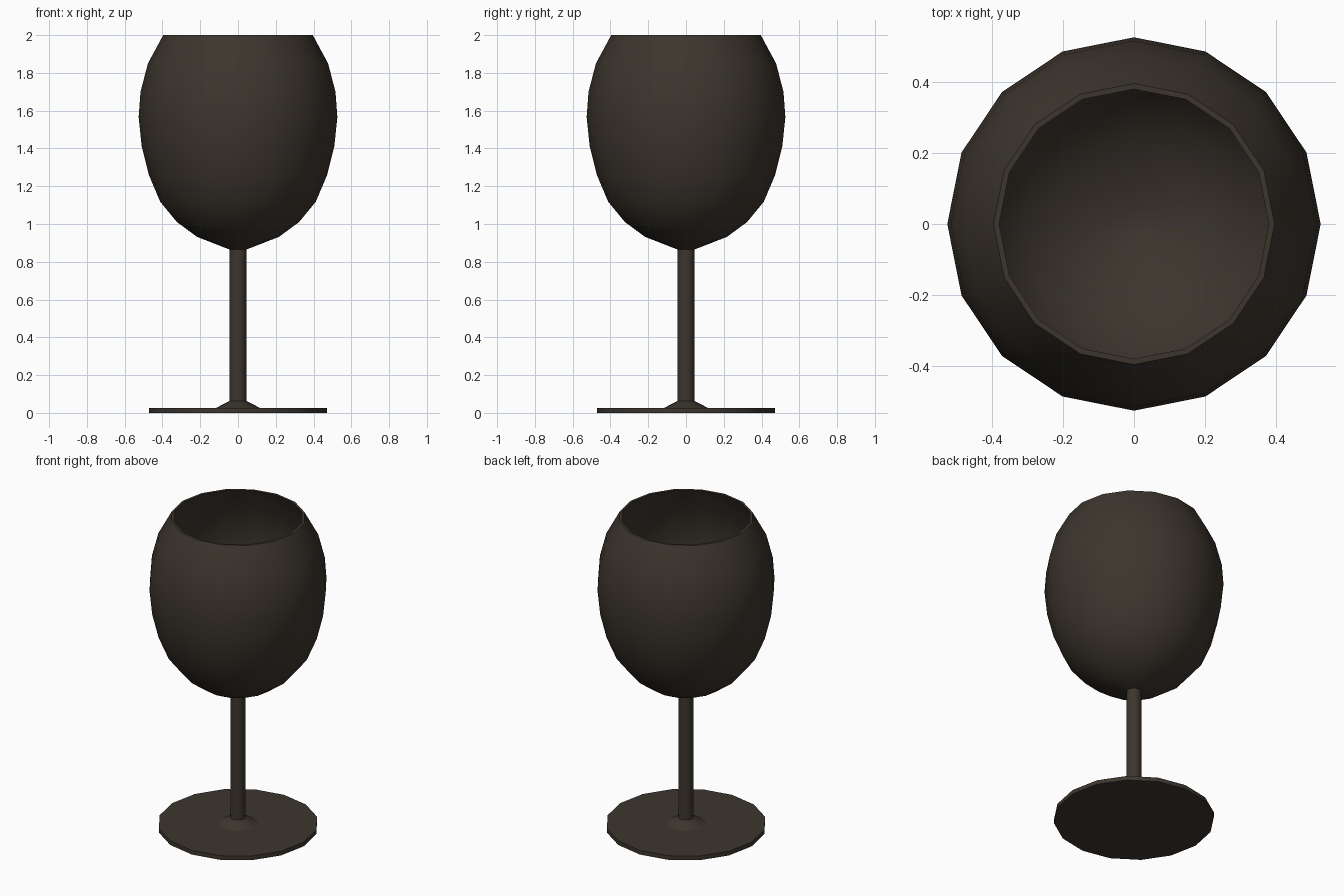
import bpy, bmesh, math

if "Cube" in bpy.data.objects:
    bpy.data.objects.remove(bpy.data.objects["Cube"])

SIDES = 16

glass = bpy.data.materials.new("dark brown")
glass.diffuse_color = (0.046, 0.036, 0.027, 1)
glass.use_nodes = True
glass.node_tree.nodes["Principled BSDF"].inputs["Base Color"].default_value = glass.diffuse_color


def lathe(name, profile, angle=40):
    """Revolve (radius, z) points around z; zero radius closes to a point."""
    bm = bmesh.new()
    rings = []
    for r, z in profile:
        if r == 0:
            rings.append([bm.verts.new((0, 0, z))] * SIDES)
        else:
            rings.append([bm.verts.new((r * math.cos(math.tau * i / SIDES),
                                        r * math.sin(math.tau * i / SIDES), z))
                          for i in range(SIDES)])
    for a, b in zip(rings, rings[1:]):
        for i in range(SIDES):
            j = (i + 1) % SIDES
            corners = list(dict.fromkeys((a[i], a[j], b[j], b[i])))
            bm.faces.new(corners)
    bmesh.ops.recalc_face_normals(bm, faces=bm.faces[:])
    mesh = bpy.data.meshes.new(name)
    bm.to_mesh(mesh)
    bm.free()
    mesh.materials.append(glass)
    obj = bpy.data.objects.new(name, mesh)
    bpy.context.collection.objects.link(obj)
    bpy.ops.object.select_all(action='DESELECT')
    obj.select_set(True)
    bpy.context.view_layer.objects.active = obj
    bpy.ops.object.shade_smooth_by_angle(angle=math.radians(angle))
    return obj


# Bowl: outer wall from the bottom up, over the rim and down the inside
outer = [(0.045, 0.865), (0.217, 0.932), (0.323, 1.01), (0.412, 1.118),
         (0.472, 1.26), (0.51, 1.412), (0.526, 1.567), (0.516, 1.70),
         (0.477, 1.85), (0.396, 2.0)]
inner = [(0.38, 2.0), (0.459, 1.845), (0.498, 1.697), (0.508, 1.567),
         (0.492, 1.416), (0.455, 1.268), (0.397, 1.13), (0.312, 1.025),
         (0.208, 0.95), (0.045, 0.886)]
lathe("bowl", [(0, 0.865)] + outer + inner + [(0, 0.886)])

# Stem
lathe("stem", [(0, 0.06), (0.045, 0.06), (0.045, 0.866), (0, 0.866)])

# Foot disc with a small sloping collar under the stem
lathe("foot", [(0, 0), (0.47, 0), (0.47, 0.027), (0.115, 0.027),
               (0.045, 0.063), (0, 0.063)], angle=26)
